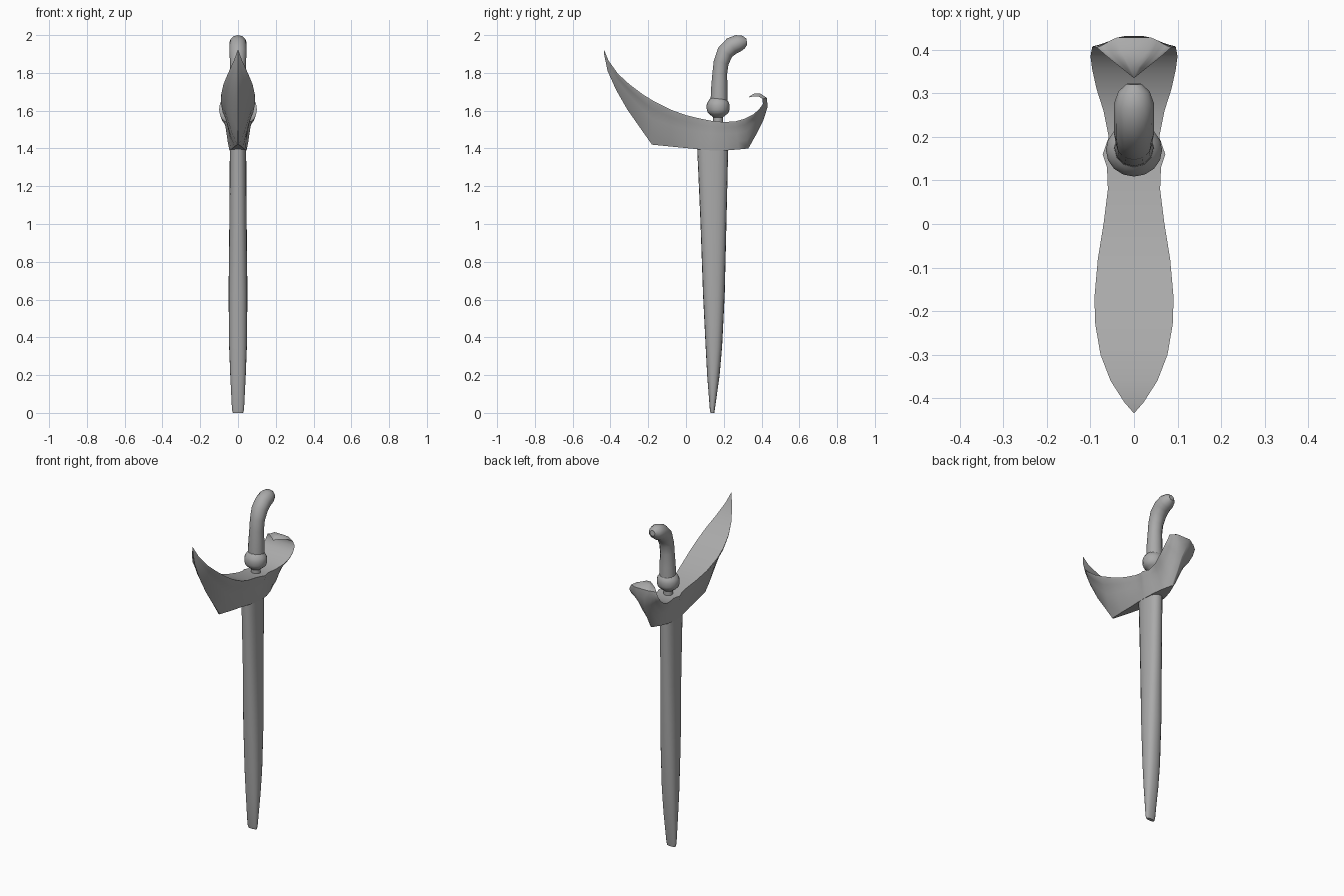
import bpy
import bmesh
import math
from mathutils import Vector

default_cube = bpy.data.objects.get("Cube")
if default_cube:
    bpy.data.objects.remove(default_cube, do_unlink=True)

# One plain grey for the whole dagger
grey = bpy.data.materials.new("plain grey")
grey.use_nodes = True
grey.diffuse_color = (0.4, 0.4, 0.4, 1)
grey.node_tree.nodes["Principled BSDF"].inputs["Base Color"].default_value = grey.diffuse_color


def loft(name, rings, angle):
    """Skin a list of equal closed rings, cap both ends and shade smooth."""
    bm = bmesh.new()
    loops = [[bm.verts.new(point) for point in ring] for ring in rings]
    for low, high in zip(loops, loops[1:]):
        count = len(low)
        for i in range(count):
            j = (i + 1) % count
            bm.faces.new((low[i], low[j], high[j], high[i]))
    bm.faces.new(loops[0][::-1])
    bm.faces.new(loops[-1])
    bmesh.ops.remove_doubles(bm, verts=bm.verts, dist=0.0005)
    bmesh.ops.recalc_face_normals(bm, faces=bm.faces)
    mesh = bpy.data.meshes.new(name)
    bm.to_mesh(mesh)
    bm.free()
    mesh.materials.append(grey)
    part = bpy.data.objects.new(name, mesh)
    bpy.context.collection.objects.link(part)
    bpy.ops.object.select_all(action="DESELECT")
    part.select_set(True)
    bpy.context.view_layer.objects.active = part
    bpy.ops.object.shade_smooth_by_angle(angle=math.radians(angle))
    return part


def oval(centre, side, across, half_x, half_y, count, power=2.0):
    """Superellipse ring spanned by two directions around a centre."""
    ring = []
    for i in range(count):
        a = math.tau * i / count
        c, s = math.cos(a), math.sin(a)
        u = math.copysign(abs(c) ** (2 / power), c)
        v = math.copysign(abs(s) ** (2 / power), s)
        ring.append(centre + side * (u * half_x) + across * (v * half_y))
    return ring


X, Y = Vector((1, 0, 0)), Vector((0, 1, 0))

# Scabbard: height, front edge, back edge, half thickness
scabbard_sections = [
    (0.0, 0.130, 0.150, 0.027),
    (0.02, 0.126, 0.153, 0.032),
    (0.2, 0.112, 0.178, 0.041),
    (0.35, 0.104, 0.191, 0.047),
    (0.63, 0.09, 0.205, 0.050),
    (1.0, 0.077, 0.214, 0.046),
    (1.43, 0.058, 0.224, 0.043),
]
loft("scabbard", [
    oval(Vector((0, (front + back) / 2, z)), X, Y, half, (back - front) / 2, 20, 2.4)
    for z, front, back, half in scabbard_sections
], 40)

# Crosspiece: rim y, rim z, keel y, keel z, rim half width, keel half width
crosspiece_stations = [
    (-0.435, 1.925, -0.434, 1.90, 0.0, 0.0),
    (-0.41, 1.865, -0.415, 1.81, 0.022, 0.0),
    (-0.36, 1.795, -0.37, 1.71, 0.054, 0.0),
    (-0.30, 1.74, -0.31, 1.605, 0.077, 0.0),
    (-0.23, 1.687, -0.24, 1.505, 0.089, 0.001),
    (-0.17, 1.65, -0.18, 1.42, 0.091, 0.004),
    (-0.08, 1.605, -0.08, 1.41, 0.083, 0.018),
    (0.0, 1.576, 0.0, 1.402, 0.070, 0.027),
    (0.08, 1.557, 0.07, 1.395, 0.060, 0.038),
    (0.13, 1.547, 0.13, 1.39, 0.062, 0.044),
    (0.16, 1.543, 0.16, 1.388, 0.072, 0.045),
    (0.20, 1.54, 0.22, 1.39, 0.058, 0.040),
    (0.26, 1.543, 0.28, 1.395, 0.070, 0.025),
    (0.31, 1.557, 0.33, 1.40, 0.086, 0.006),
    (0.355, 1.58, 0.375, 1.48, 0.096, 0.002),
    (0.385, 1.605, 0.41, 1.55, 0.1, 0.001),
    (0.407, 1.635, 0.432, 1.62, 0.096, 0.02),
    (0.405, 1.662, 0.428, 1.668, 0.085, 0.04),
    (0.385, 1.675, 0.395, 1.69, 0.062, 0.03),
    (0.355, 1.675, 0.36, 1.69, 0.025, 0.01),
    (0.335, 1.67, 0.335, 1.675, 0.0, 0.0),
]


def boat_section(rim_y, rim_z, keel_y, keel_z, rim, keel):
    """Flat-topped section: thin overhanging rim, hollow flank, narrow keel."""
    top, bottom = Vector((0, rim_y, rim_z)), Vector((0, keel_y, keel_z))
    flank = [(1.0, 0.0), (0.98, 0.06), (0.78, 0.2), (0.58, 0.42), (0.33, 0.72), (0.0, 1.0)]
    right = []
    for share, depth in flank:
        width = keel + (rim - keel) * share
        right.append(top.lerp(bottom, depth) + X * width)
    left = [Vector((-p.x, p.y, p.z)) for p in reversed(right)]
    return right + left


loft("crosspiece", [boat_section(*station) for station in crosspiece_stations], 45)

# Neck and collar turned around the blade axis: height, radius
collar_profile = [
    (1.53, 0.026), (1.565, 0.026), (1.58, 0.045), (1.59, 0.055), (1.605, 0.06),
    (1.63, 0.061), (1.645, 0.056), (1.66, 0.046), (1.67, 0.035),
]
loft("hilt_collar", [
    oval(Vector((0, 0.17, z)), X, Y, radius * 1.06, radius, 16)
    for z, radius in collar_profile
], 40)

# Bent grip: path y, path z, radius, with rings square to the path
grip_path = [
    (0.175, 1.65, 0.045), (0.176, 1.72, 0.043), (0.179, 1.80, 0.039),
    (0.186, 1.855, 0.040), (0.208, 1.91, 0.044), (0.243, 1.943, 0.047),
    (0.277, 1.957, 0.045), (0.305, 1.963, 0.034), (0.322, 1.965, 0.016),
]
centres = [Vector((0, y, z)) for y, z, radius in grip_path]
grip_rings = []
for i, (y, z, radius) in enumerate(grip_path):
    ahead = centres[min(i + 1, len(centres) - 1)]
    behind = centres[max(i - 1, 0)]
    across = X.cross((ahead - behind).normalized())
    grip_rings.append(oval(centres[i], X, across, min(radius * 1.05, 0.046), radius, 12))
loft("hilt_grip", grip_rings, 40)
